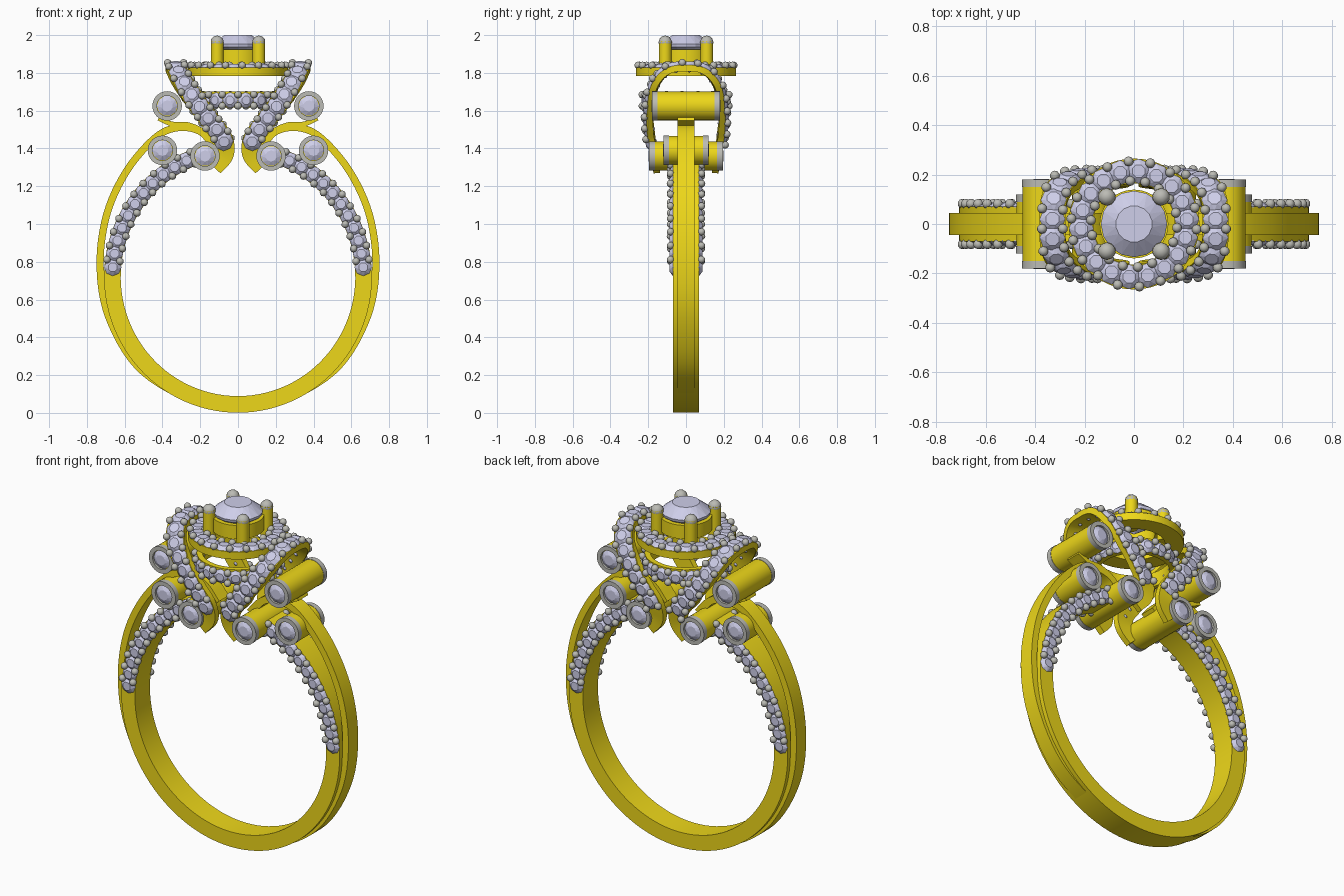
import bpy, bmesh
from math import sin, cos, pi, radians
from mathutils import Vector as V, Matrix

if "Cube" in bpy.data.objects:
    bpy.data.objects.remove(bpy.data.objects["Cube"])


def material(name, col):
    m = bpy.data.materials.new(name)
    m.diffuse_color = (*col, 1)
    m.use_nodes = True
    m.node_tree.nodes["Principled BSDF"].inputs["Base Color"].default_value = m.diffuse_color
    return m


GOLD = material("gold", (0.85, 0.68, 0.01))
STONE = material("stone", (0.62, 0.62, 0.82))
SILVER = material("silver", (0.5, 0.5, 0.46))


def finish(bm, name, mat, mirror="", smooth=True):
    bmesh.ops.recalc_face_normals(bm, faces=bm.faces)
    me = bpy.data.meshes.new(name)
    bm.to_mesh(me)
    bm.free()
    me.materials.append(mat)
    if smooth:
        me.shade_smooth()
        me.set_sharp_from_angle(angle=radians(35))
    ob = bpy.data.objects.new(name, me)
    bpy.context.collection.objects.link(ob)
    if mirror:
        mod = ob.modifiers.new("mirror", "MIRROR")
        mod.use_axis = ["x" in mirror, "y" in mirror, False]
        mod.use_mirror_merge = False
    return ob


def spline(ctrl, n=6):
    # Catmull-Rom through the control points
    c = [V(p) for p in ctrl]
    c = [2 * c[0] - c[1]] + c + [2 * c[-1] - c[-2]]
    out = []
    for a, b, d, e in zip(c, c[1:], c[2:], c[3:]):
        for i in range(n):
            t = i / n
            out.append(0.5 * (2 * b + (d - a) * t + (2 * a - 5 * b + 4 * d - e) * t * t
                              + (3 * b - a - 3 * d + e) * t ** 3))
    return out + [c[-2]]


def frames(pts, normal, closed=False):
    # point, outward normal and sideways vector along a path
    n, out = len(pts), []
    for i, p in enumerate(pts):
        a = pts[i - 1] if i or closed else p
        b = pts[(i + 1) % n] if i < n - 1 or closed else p
        t = (b - a).normalized()
        nn = normal(p)
        nn = (nn - t * nn.dot(t)).normalized()
        out.append((p, nn, t.cross(nn)))
    return out


def ribbon(bm, pts, normal, w, th, closed=False):
    # rectangular section swept along a path
    rows = []
    for p, n, s in frames(pts, normal, closed):
        rows.append([bm.verts.new(p + n * th * a / 2 + s * w * b / 2)
                     for a, b in ((1, -1), (1, 1), (-1, 1), (-1, -1))])
    for i in range(len(rows) if closed else len(rows) - 1):
        r, q = rows[i], rows[(i + 1) % len(rows)]
        for k in range(4):
            bm.faces.new((r[k], r[(k + 1) % 4], q[(k + 1) % 4], q[k]))
    if not closed:
        bm.faces.new(rows[0])
        bm.faces.new(rows[-1])


def gem(bm, pos, n, r, sides=8, crown=0.36):
    # faceted round stone facing along n
    rot = V(n).to_track_quat("Z", "Y").to_matrix()
    pos = V(pos)
    rings = [[bm.verts.new(pos + rot @ V((r * k * cos(2 * pi * (i + o) / sides),
                                          r * k * sin(2 * pi * (i + o) / sides), r * h)))
              for i in range(sides)]
             for k, h, o in ((0.55, crown, 0.5), (1, 0, 0), (0.97, -0.12, 0))]
    tip = bm.verts.new(pos - rot @ V((0, 0, r * 0.8)))
    bm.faces.new(rings[0])
    for i in range(sides):
        j = (i + 1) % sides
        a, b, c = rings
        bm.faces.new((a[i], b[i], b[j]))
        bm.faces.new((a[i], b[j], a[j]))
        bm.faces.new((b[i], c[i], c[j], b[j]))
        bm.faces.new((c[i], tip, c[j]))


def bead(bm, pos, r):
    bmesh.ops.create_icosphere(bm, subdivisions=2, radius=r, matrix=Matrix.Translation(pos))


def resample(pts, step, closed):
    if closed:
        pts = pts + [pts[0]]
    seg = [(b - a).length for a, b in zip(pts, pts[1:])]
    n = round(sum(seg) / step)
    out = []
    for k in range(n * 2):
        d, i = (k + 0.5) * sum(seg) / (2 * n), 0
        while d > seg[i]:
            d -= seg[i]
            i += 1
        out.append(pts[i].lerp(pts[i + 1], d / seg[i]))
    return out


def pave(name, pts, normal, w, lift, r, mirror="", closed=False, step=0.075, rb=0.02):
    # row of stones with pairs of beads between them
    g, b = bmesh.new(), bmesh.new()
    for i, (p, n, s) in enumerate(frames(resample(pts, step, closed), normal, closed)):
        if i % 2 == 0:
            gem(g, p + n * lift, n, r)
        else:
            for k in (-1, 1):
                bead(b, p + n * (lift + 0.012) + s * k * w / 2, rb)
    finish(g, name + "_stones", STONE, mirror, False)
    finish(b, name + "_beads", SILVER, mirror)


def circle(r, z, n=48):
    return [V((r * cos(2 * pi * i / n), r * sin(2 * pi * i / n), z)) for i in range(n)]


def up(p): return V((0, 0, 1))
def radial(p): return V((p.x, p.y, 0))
def front(p): return V((0, -1, 0))


# inner shank, open at the top
def shank(t): return V((0.665 * sin(t), 0, 0.72 - 0.675 * cos(t)))
T1 = 2.86
bm = bmesh.new()
ribbon(bm, [shank(T1 * i / 48) for i in range(-48, 49)],
       lambda p: V((p.x, 0, p.z - 0.72)), 0.14, 0.088)
finish(bm, "inner_shank", GOLD)
pave("shank", [shank(1.62 + (2.8 - 1.62) * i / 24) for i in range(25)], front,
     0.07, 0.07, 0.046, "xy")

# slim outer band curling in at the shoulders
half = [(0.28, 0, 0.085), (0.53, 0, 0.245), (0.685, 0, 0.51), (0.73, 0, 0.78), (0.695, 0, 1.05),
        (0.59, 0, 1.28), (0.44, 0, 1.455), (0.32, 0, 1.51), (0.2, 0, 1.49), (0.12, 0, 1.4)]
full = [(-x, y, z) for x, y, z in half[::-1]] + [(0, 0, 0.022)] + half
bm = bmesh.new()
ribbon(bm, spline(full), lambda p: V((p.x, 0.0, p.z - 0.75)), 0.09, 0.038)
finish(bm, "outer_band", GOLD)
bm = bmesh.new()
ribbon(bm, spline([(0.42, 0, 1.56), (0.35, 0, 1.53), (0.26, 0, 1.525), (0.17, 0, 1.48), (0.1, 0, 1.4)]),
       up, 0.09, 0.025)
finish(bm, "shoulder_scroll", GOLD, "x")

# cross tubes with a bezel-set stone at each end
tubes, bezels, stones = bmesh.new(), bmesh.new(), bmesh.new()
for x, z, h in ((0.375, 1.625, 0.165), (0.4, 1.39, 0.105), (0.175, 1.36, 0.18)):
    bmesh.ops.create_cone(tubes, cap_ends=True, segments=32, radius1=0.076, radius2=0.076,
                          depth=2 * h, matrix=Matrix.Translation((x, 0, z)) @ Matrix.Rotation(pi / 2, 4, "X"))
    c = V((x, 0, z))
    loop = [c + V((0.066 * cos(2 * pi * i / 32), -h, 0.066 * sin(2 * pi * i / 32))) for i in range(32)]
    ribbon(bezels, loop, lambda p: V((p.x - x, 0, p.z - z)), 0.03, 0.024, True)
    gem(stones, (x, -h - 0.004, z), (0, -1, 0), 0.054, 10, 0.25)
finish(tubes, "cross_tubes", GOLD, "x")
finish(bezels, "tube_bezels", SILVER, "xy")
finish(stones, "tube_stones", STONE, "xy", False)

# arched arms sweeping from the tubes over the shoulders
half = [(0.325, 0.09, 1.812), (0.29, 0.155, 1.745), (0.21, 0.188, 1.63), (0.135, 0.19, 1.53),
        (0.08, 0.18, 1.45), (0.075, 0.165, 1.37), (0.13, 0.155, 1.305)]
arch = spline([(x, -y, z) for x, y, z in half[::-1]] + [(0.33, 0, 1.825)] + half)
def arch_n(p): return V((0, p.y, max(0, p.z - 1.63)))
bm = bmesh.new()
ribbon(bm, arch, arch_n, 0.105, 0.034)
finish(bm, "arched_arms", GOLD, "x")
pave("arm", arch[10:-10], arch_n, 0.085, 0.017, 0.052, "x")

# halo plate and lower gallery ring
bm = bmesh.new()
ribbon(bm, circle(0.215, 1.806), up, 0.1, 0.044, True)
finish(bm, "halo_plate", GOLD)
pave("halo", circle(0.215, 1.806), up, 0.08, 0.022, 0.05, closed=True)
bm = bmesh.new()
ribbon(bm, circle(0.205, 1.66), radial, 0.085, 0.03, True)
finish(bm, "gallery_ring", GOLD)
pave("gallery", circle(0.205, 1.655), radial, 0.06, 0.015, 0.042, closed=True)

# centre setting: cup, four prongs and main stone
bm = bmesh.new()
ribbon(bm, circle(0.125, 1.885), lambda p: radial(p), 0.08, 0.028, True)
finish(bm, "centre_cup", GOLD)
bm, tips = bmesh.new(), bmesh.new()
bmesh.ops.create_cone(bm, cap_ends=True, segments=20, radius1=0.034, radius2=0.034, depth=0.18,
                      matrix=Matrix.Translation((0.11, 0.11, 1.88)))
bead(tips, (0.11, 0.11, 1.962), 0.036)
finish(bm, "prongs", GOLD, "xy")
finish(tips, "prong_tips", SILVER, "xy")
bm = bmesh.new()
gem(bm, (0, 0, 1.952), (0, 0, 1), 0.134, 16)
finish(bm, "centre_stone", STONE, "", False)
